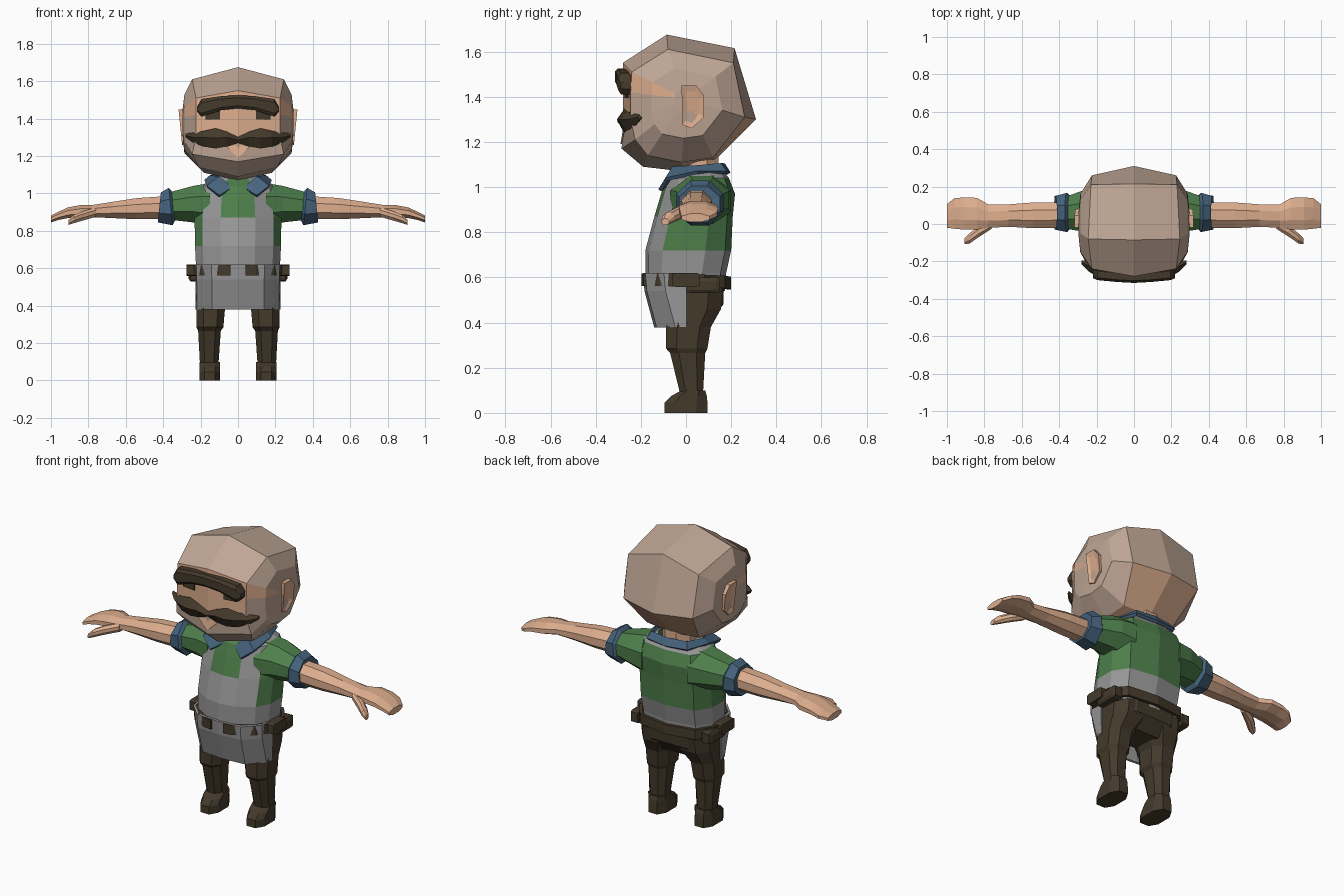
import bpy, bmesh
from mathutils import Vector


def material(name, rgb):
    m = bpy.data.materials.new(name)
    m.diffuse_color = (*rgb, 1)
    return m


SKIN = material("skin", (0.72, 0.42, 0.27))
PALE = material("shaved_skin", (0.52, 0.38, 0.30))
GREEN = material("shirt_green", (0.075, 0.21, 0.07))
BLUE = material("trim_blue", (0.06, 0.125, 0.205))
GREY = material("apron_grey", (0.31, 0.31, 0.31))
BROWN = material("dark_brown", (0.058, 0.042, 0.024))


def loft(name, rings, mats, rule=None, closed=True, caps=(1, 1), mirror=False, solid=0):
    """Skin a list of equal-length rings; rule(i, j) gives the material index."""
    bm = bmesh.new()
    vs = [[bm.verts.new(p) for p in r] for r in rings]
    n = len(rings[0])
    for i in range(len(rings) - 1):
        for j in range(n if closed else n - 1):
            k = (j + 1) % n
            f = bm.faces.new((vs[i][j], vs[i][k], vs[i + 1][k], vs[i + 1][j]))
            f.material_index = rule(i, j) if rule else 0
    if closed and caps[0]:
        bm.faces.new(vs[0])
    if closed and caps[1]:
        bm.faces.new(vs[-1]).material_index = rule(len(rings) - 2, 0) if rule else 0
    bmesh.ops.recalc_face_normals(bm, faces=bm.faces)
    me = bpy.data.meshes.new(name)
    bm.to_mesh(me)
    bm.free()
    for m in mats:
        me.materials.append(m)
    ob = bpy.data.objects.new(name, me)
    bpy.context.collection.objects.link(ob)
    if mirror:
        mod = ob.modifiers.new("Mirror", 'MIRROR')
        mod.use_clip = True
        mod.merge_threshold = 0.0005
    if solid:
        mod = ob.modifiers.new("Solidify", 'SOLIDIFY')
        mod.thickness = solid
        mod.offset = 0
    return ob


def section(axis, pos, a0, a1, b0, b1, cut=0.3):
    """Chamfered rectangle across x (a=y, b=z) or z (a=x, b=y)."""
    ca, cb = (a1 - a0) * cut, (b1 - b0) * cut
    pts = [(a0 + ca, b0), (a1 - ca, b0), (a1, b0 + cb), (a1, b1 - cb),
           (a1 - ca, b1), (a0 + ca, b1), (a0, b1 - cb), (a0, b0 + cb)]
    return [(pos, a, b) if axis == 'x' else (a, b, pos) for a, b in pts]


# Head: centre profile, side profile, cheek ring
centre = [(-.085, 1.675), (.215, 1.615), (.31, 1.30), (.13, 1.12), (-.02, 1.07),
          (-.19, 1.09), (-.285, 1.17), (-.28, 1.29), (-.28, 1.44), (-.28, 1.55)]
side = [(.245, -.08, 1.61), (.23, .21, 1.55), (.225, .26, 1.31), (.17, .12, 1.13),
        (.18, -.02, 1.11), (.21, -.17, 1.14), (.245, -.225, 1.21), (.225, -.245, 1.30),
        (.225, -.245, 1.42), (.225, -.24, 1.51)]


def toward(p, t, x):
    return (x, p[1] * t, 1.39 + (p[2] - 1.39) * t)


def head_rule(i, j):
    if i == 0:
        return 0 if j in (2, 3, 7, 8) else 1
    return 0 if j == 8 else 1


loft("head", [[(0, y, z) for y, z in centre], side,
              [toward(p, .62, .287) for p in side], [toward(p, .2, .298) for p in side]],
     [SKIN, PALE], head_rule, caps=(0, 1), mirror=True)

# Bare patch below the lip
lip = [(-.10, 1.285), (0, 1.19), (.10, 1.285)]
loft("lip_patch", [[(x, -.29 + abs(x) * .15, z) for x, z in lip],
                   [(x, -.283 + abs(x) * .15, z) for x, z in lip]], [SKIN])

# Ears
ear = [(-.02, 1.45), (.045, 1.45), (.08, 1.405), (.08, 1.31), (.025, 1.26), (-.015, 1.275)]
loft("ears", [[(.26, y, z) for y, z in ear],
              [(.318 - (1.45 - z) * .10, y, z) for y, z in ear],
              [(.31 - (1.45 - z) * .10, .025 + (y - .025) * .6, 1.36 + (z - 1.36) * .7)
               for y, z in ear]], [SKIN], mirror=True)

# Eyebrow, eyes and moustache
loft("eyebrow", [section('x', x, y - .03, y + .03, b, t, .2) for x, y, b, t in
                 [(0, -.285, 1.455, 1.525), (.09, -.28, 1.445, 1.52),
                  (.195, -.27, 1.41, 1.505), (.218, -.26, 1.435, 1.465)]],
     [BROWN], caps=(0, 1), mirror=True)
loft("eyes", [[(.095, y - .018, z) for y, z in ((-.255, 1.395), (-.255, 1.45), (-.247, 1.45), (-.247, 1.395))],
              [(.175, y - .006, z) for y, z in ((-.255, 1.395), (-.255, 1.45), (-.247, 1.45), (-.247, 1.395))]],
     [BROWN], mirror=True)
loft("moustache", [[(x, y - d, m), (x, y, t), (x, y + d, m), (x, y, b)] for x, y, d, b, m, t in
                   [(0, -.28, .022, 1.27, 1.285, 1.302), (.06, -.28, .026, 1.25, 1.30, 1.33),
                    (.12, -.272, .032, 1.24, 1.295, 1.348), (.18, -.262, .032, 1.25, 1.30, 1.335),
                    (.24, -.225, .03, 1.27, 1.30, 1.325), (.28, -.205, .01, 1.30, 1.31, 1.32)]],
     [BROWN], caps=(0, 1), mirror=True)

# Neck
loft("neck", [section('z', z, -.09, .09, -.03, .145) for z in (1.0, 1.15)], [SKIN])


# Torso: shirt with painted bib apron
def torso_ring(z, w, yf, yb):
    fx = [0, .4, .82, 1, 1, .75, 0]
    fy = [0, .04, .2, .4, .7, .93, 1]
    return [(w * a, yf + (yb - yf) * b, z) for a, b in zip(fx, fy)]


def torso_rule(i, j):
    if i < 2:
        return 1
    if i == 2:
        return int(j < 2)
    if i == 5:
        return int(j > 0)
    return int(j == 1 or (i == 4 and j == 2))


loft("torso", [torso_ring(*r) for r in [
    (.54, .225, -.165, .172), (.62, .225, -.18, .178), (.72, .23, -.18, .20), (.87, .232, -.14, .207),
    (.97, .22, -.11, .217), (1.04, .20, -.085, .19), (1.09, .11, -.02, .15)]],
     [GREEN, GREY], torso_rule, closed=False, mirror=True)

# Apron skirt
loft("apron_skirt", [[(0, yf, z), (w * .62, yf + .01, z), (w * .97, yf + .09, z), (w, 0, z)]
                     for z, w, yf in [(.62, .225, -.185), (.54, .222, -.178), (.38, .22, -.135)]],
     [GREY], closed=False, mirror=True, solid=.012)

# Belt in two halves with a gap at the front, and side pouches
belt = [(.04, -.188, .59), (.09, -.182, .59), (.19, -.12, .59), (.236, -.04, .588),
        (.238, .08, .584), (.175, .165, .58), (0, .19, .575)]
loft("belt", [[(x, y, z - .028), (x, y, z + .028)] for x, y, z in belt], [BROWN],
     closed=False, mirror=True, solid=.018)
loft("belt_pouches", [section('x', .21, .0, .15, .53, .60, .1), section('x', .255, .0, .15, .53, .60, .1),
                      section('x', .265, .02, .13, .545, .585, .1)], [BROWN], mirror=True)
loft("belt_flaps", [section('x', x, -.06, .06, .558, .62, .1) for x in (.22, .275)], [BROWN], mirror=True)

# Hips
loft("hips", [section('z', z, -w, w, a, b, .22) for z, w, a, b in
              [(.56, .218, -.11, .168), (.48, .21, -.1, .165), (.41, .13, -.05, .11)]], [BROWN])

# Legs and boots
loft("legs", [section('z', z, x0, x1, y0, y1, .25) for z, x0, x1, y0, y1 in
              [(.54, .01, .222, -.09, .165), (.46, .02, .222, -.09, .155), (.38, .07, .222, -.088, .11),
               (.285, .078, .222, -.088, .095), (.265, .092, .213, -.07, .085),
               (.08, .105, .203, -.025, .075)]], [BROWN], mirror=True)
loft("boots", [section('z', z, .095, .207, y0, y1, .25) for z, y0, y1 in
               [(0, -.095, .095), (.045, -.095, .095), (.075, -.065, .092), (.1, -.02, .085)]],
     [BROWN], mirror=True)

# Collar
top = [(.03, -.07, 1.03), (.10, -.055, 1.085), (.145, .05, 1.09), (.11, .15, 1.10), (0, .165, 1.10)]
low = [(.10, -.115, .985), (.165, -.085, 1.035), (.175, .05, 1.065), (.13, .175, 1.065), (0, .19, 1.06)]
loft("collar", [[a, b] for a, b in zip(top, low)], [BLUE], closed=False, mirror=True, solid=.018)

# Sleeves and cuffs
loft("sleeves", [section('x', *r) for r in [
    (.15, -.07, .20, .82, 1.055), (.24, -.045, .19, .845, 1.04), (.37, -.025, .145, .86, 1.005)]],
     [GREEN], mirror=True)


def cuff_ring(x, lean, *box):
    return [(x + lean * (.93 - p[2]), p[1], p[2]) for p in section('x', x, *box)]


loft("cuffs", [cuff_ring(*r) for r in [
    (.345, -.1, -.025, .15, .855, 1.01), (.36, -.1, -.042, .165, .83, 1.03),
    (.42, .1, -.03, .15, .845, 1.005), (.415, .1, -.01, .12, .865, .98)]], [BLUE], mirror=True)

# Forearms, hands and thumbs
loft("arms", [section('x', *r) for r in [
    (.39, -.02, .115, .862, .985), (.54, -.022, .115, .862, .975), (.67, -.015, .105, .868, .955),
    (.78, -.02, .105, .873, .938), (.84, -.03, .14, .872, .938), (.91, -.03, .142, .868, .925),
    (.96, -.025, .138, .858, .902), (1.0, -.02, .105, .845, .882)]], [SKIN], mirror=True)
loft("thumbs", [section('x', *r) for r in [
    (.76, -.025, .02, .875, .925), (.83, -.07, -.01, .855, .905),
    (.88, -.105, -.05, .84, .885), (.905, -.108, -.075, .832, .86)]], [SKIN], mirror=True)
